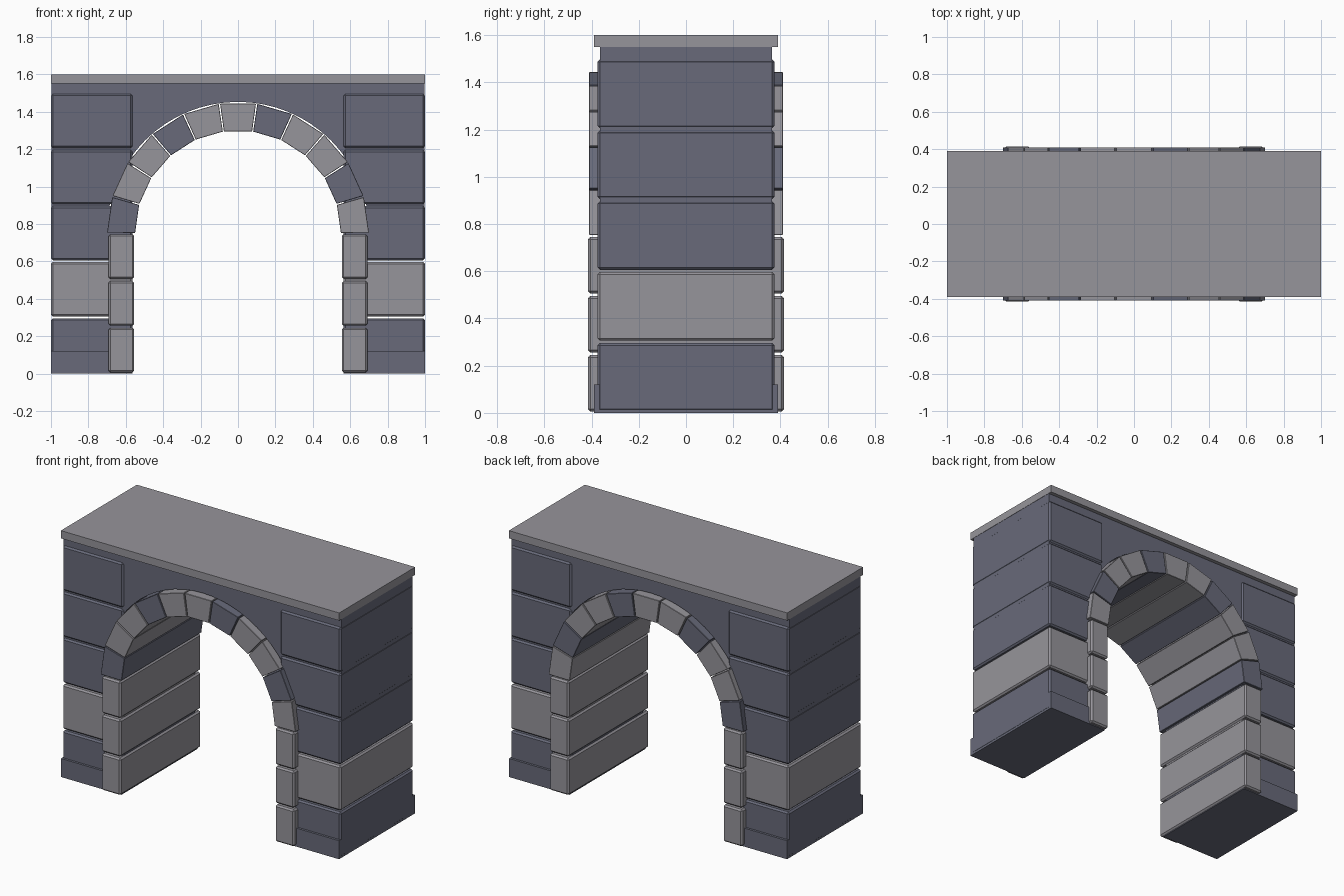
import bpy, bmesh, math

if "Cube" in bpy.data.objects:
    bpy.data.objects.remove(bpy.data.objects["Cube"])


def material(name, rgb):
    m = bpy.data.materials.new(name)
    m.diffuse_color = (*rgb, 1)
    m.use_nodes = True
    m.node_tree.nodes["Principled BSDF"].inputs["Base Color"].default_value = m.diffuse_color
    return m


LIGHT = material("light stone", (0.305, 0.298, 0.325))
DARK = material("dark slate stone", (0.138, 0.144, 0.194))

SPRING_Z, R_IN, R_OUT = 0.75, 0.55, 0.70


def prism(name, outline, depth, mat, bevel=0.0):
    """Extrude an x/z outline symmetrically along y, optionally chamfered."""
    bm = bmesh.new()
    front = bm.faces.new([bm.verts.new((x, -depth, z)) for x, z in outline])
    ext = bmesh.ops.extrude_face_region(bm, geom=[front])
    for v in ext["geom"]:
        if isinstance(v, bmesh.types.BMVert):
            v.co.y = depth
    bmesh.ops.recalc_face_normals(bm, faces=bm.faces[:])
    if bevel:
        bmesh.ops.bevel(bm, geom=bm.edges[:], offset=bevel, segments=1,
                        affect='EDGES')
    me = bpy.data.meshes.new(name)
    bm.to_mesh(me)
    bm.free()
    me.materials.append(mat)
    ob = bpy.data.objects.new(name, me)
    bpy.context.collection.objects.link(ob)
    return ob


def block(name, x0, x1, z0, z1, depth, mat, bevel=0.0):
    return prism(name, [(x0, z0), (x1, z0), (x1, z1), (x0, z1)], depth, mat, bevel)


def polar(r, a):
    return (r * math.cos(a), SPRING_Z + r * math.sin(a))


# Piers: stacked courses, doorway jamb stones and plinth on both sides
for side, s in (("left", -1), ("right", 1)):
    for i in range(5):
        block(f"{side}_pier_course_{i + 1}", s * 0.565, s * 1.0,
              0.3 * i + 0.006, 0.3 * i + 0.296, 0.375,
              LIGHT if i == 1 else DARK, 0.01)
    for i in range(3):
        block(f"{side}_jamb_stone_{i + 1}", s * 0.555, s * 0.692,
              0.25 * i + 0.006, 0.25 * i + 0.245, 0.415, LIGHT, 0.01)
    block(f"{side}_plinth", s * 0.565, s * 0.999, 0.0, 0.12, 0.39, DARK)

# Arch ring: eleven wedge stones, every third one dark
N = 11
gap = math.radians(0.3)
for i in range(N):
    a0 = math.pi * (1 - i / N) - gap
    a1 = math.pi * (1 - (i + 1) / N) + gap
    prism(f"arch_stone_{i + 1}",
          [polar(R_IN, a0), polar(R_OUT, a0), polar(R_OUT, a1), polar(R_IN, a1)],
          0.41, DARK if i % 3 == 0 else LIGHT, 0.002)

# Wall above the arch, with a round cut-out
arc = [polar(R_OUT + 0.003, math.pi * k / 32) for k in range(33)]
prism("spandrel_wall",
      arc + [(-0.998, SPRING_Z), (-0.998, 1.55), (0.998, 1.55), (0.998, SPRING_Z)],
      0.365, DARK)

# Flat capping slab
block("cap_slab", -1.0, 1.0, 1.55, 1.6, 0.39, LIGHT)
